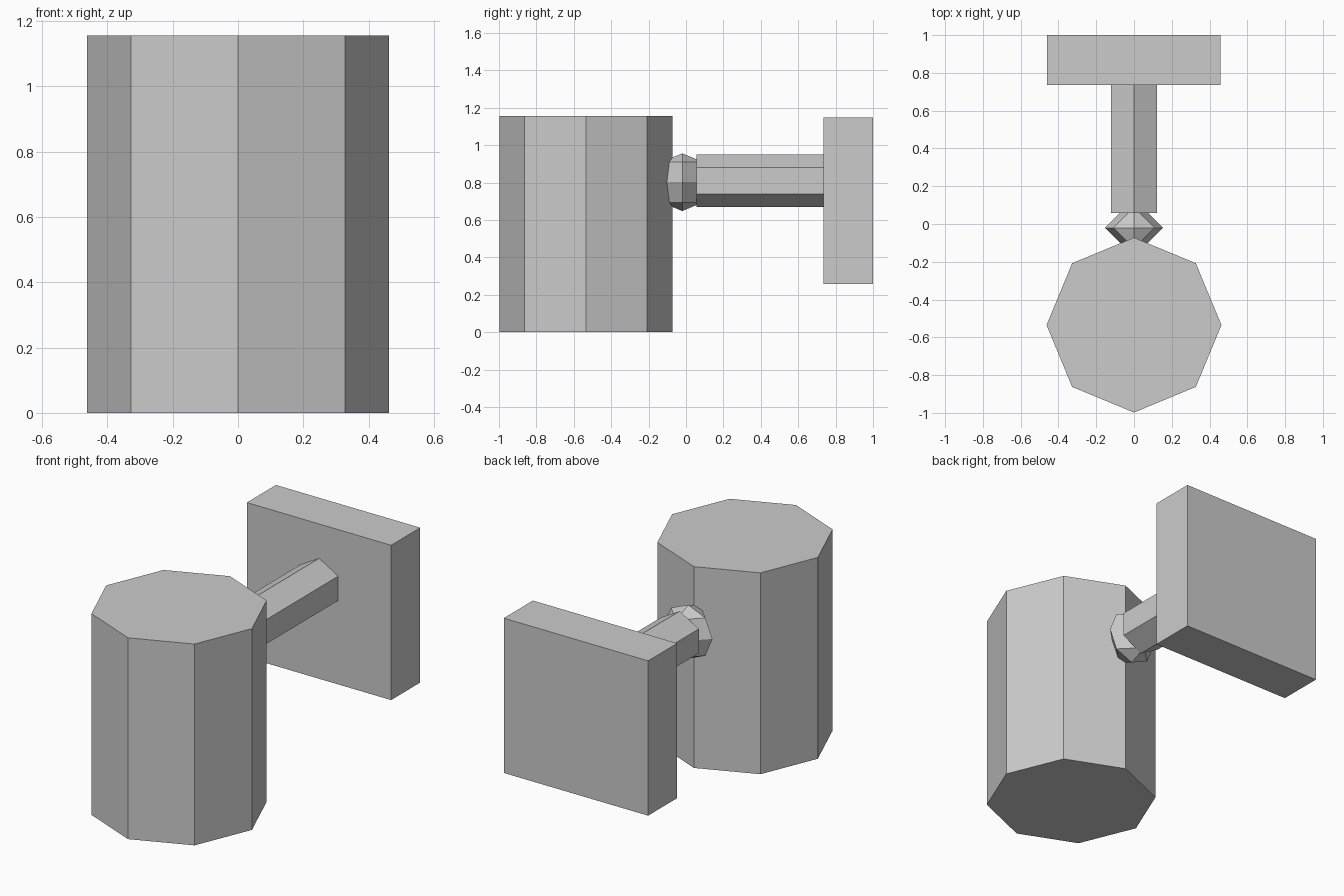
import bpy
from math import radians

cube = bpy.data.objects.get("Cube")
if cube:
    bpy.data.objects.remove(cube, do_unlink=True)

# One plain grey for every part
grey = bpy.data.materials.new("plain_grey")
grey.use_nodes = True
colour = (0.6, 0.6, 0.6, 1.0)
grey.diffuse_color = colour
bsdf = next(n for n in grey.node_tree.nodes if n.type == 'BSDF_PRINCIPLED')
bsdf.inputs["Base Color"].default_value = colour


def finish(name):
    """Name the newest object, bake its transform and shade it flat."""
    obj = bpy.context.object
    obj.name = name
    bpy.ops.object.transform_apply(location=False, rotation=True, scale=True)
    bpy.ops.object.shade_flat()
    obj.data.materials.append(grey)
    return obj


# Octagonal lamp body, one corner facing the front
bpy.ops.mesh.primitive_cylinder_add(
    vertices=8, radius=0.463, depth=1.156, location=(0, -0.535, 0.578))
finish("lamp_body")

# Faceted ball joint, partly sunk into the body
bpy.ops.mesh.primitive_uv_sphere_add(
    segments=4, ring_count=4, radius=0.154, location=(0, -0.02, 0.802))
finish("ball_joint")

# Hexagonal arm along y, with an edge on top
bpy.ops.mesh.primitive_cylinder_add(
    vertices=6, radius=0.14, depth=0.68,
    location=(0, 0.397, 0.81), rotation=(radians(90), 0, 0))
finish("arm")

# Wall plate
bpy.ops.mesh.primitive_cube_add(size=1, location=(-0.001, 0.868, 0.703))
bpy.context.object.scale = (0.917, 0.264, 0.889)
finish("wall_plate")
